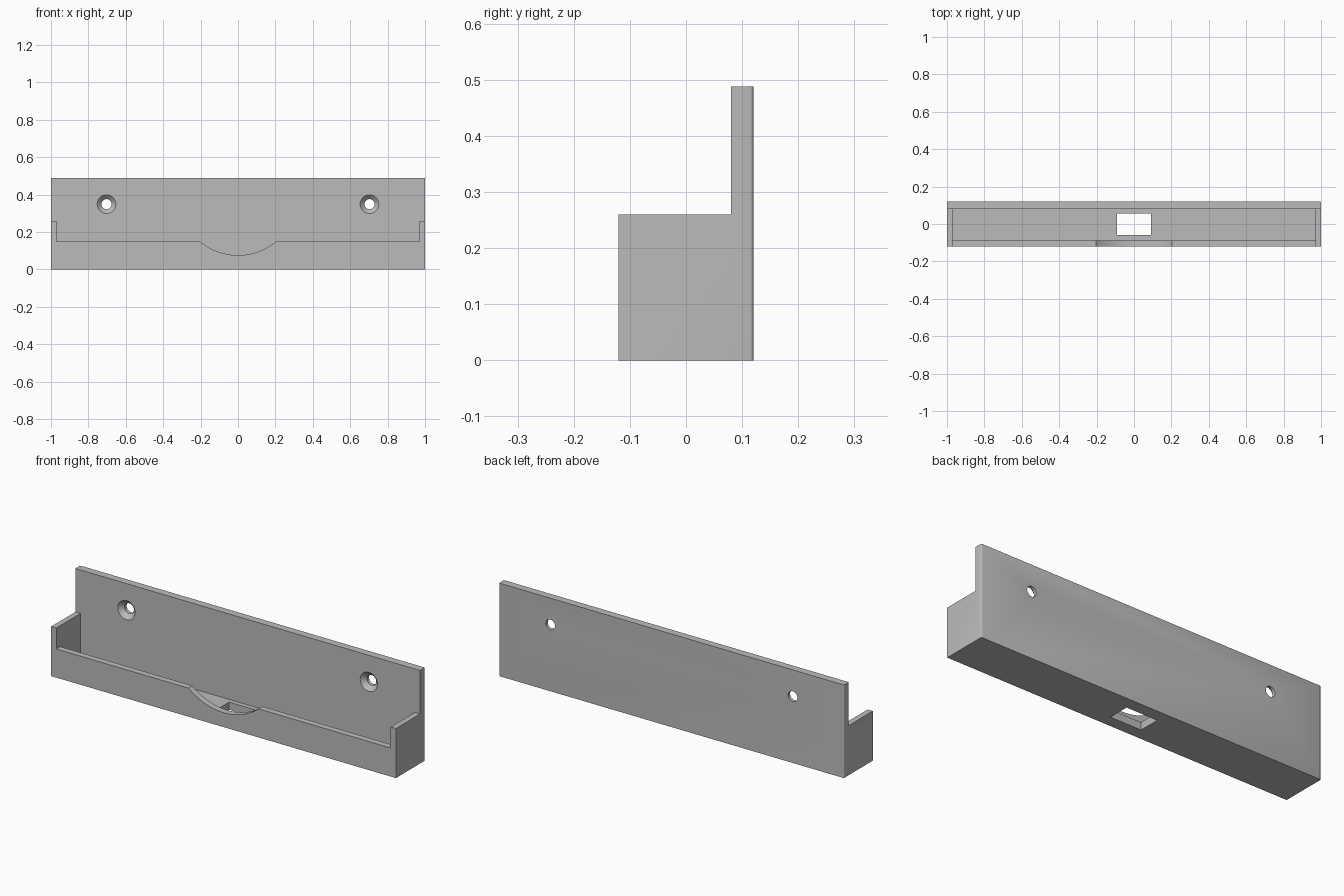
import bpy, bmesh, math
from mathutils import Matrix, Vector

cube = bpy.data.objects.get("Cube")
if cube:
    bpy.data.objects.remove(cube, do_unlink=True)

grey = bpy.data.materials.new("plain grey")
grey.use_nodes = True
colour = (0.5, 0.5, 0.5, 1)
grey.diffuse_color = colour
grey.node_tree.nodes["Principled BSDF"].inputs["Base Color"].default_value = colour


def finish(name, bm):
    bmesh.ops.recalc_face_normals(bm, faces=bm.faces)
    mesh = bpy.data.meshes.new(name)
    bm.to_mesh(mesh)
    bm.free()
    mesh.materials.append(grey)
    obj = bpy.data.objects.new(name, mesh)
    bpy.context.collection.objects.link(obj)
    return obj


def box(name, low, high):
    bm = bmesh.new()
    low, high = Vector(low), Vector(high)
    size = Matrix.Diagonal((*(high - low), 1))
    bmesh.ops.create_cube(bm, size=1, matrix=Matrix.Translation((low + high) / 2) @ size)
    return finish(name, bm)


def lathe_y(name, x, z, profile, sides):
    """Solid of revolution about a y-parallel axis; profile holds (radius, y)."""
    bm = bmesh.new()
    rings = []
    for r, y in profile:
        angles = [math.tau * i / sides for i in range(sides)]
        rings.append([bm.verts.new((x + r * math.sin(a), y, z - r * math.cos(a))) for a in angles])
    for a, b in zip(rings, rings[1:]):
        for i in range(sides):
            j = (i + 1) % sides
            bm.faces.new((a[i], a[j], b[j], b[i]))
    bm.faces.new(rings[0])
    bm.faces.new(rings[-1])
    return finish(name, bm)


# Main sizes
BACK, FRONT, PLATE = 0.12, -0.12, 0.08
TOP, SIDE_TOP, LIP_TOP, FLOOR = 0.488, 0.26, 0.15, 0.04
INNER_X, INNER_Y = 0.97, -0.087

# Body: L-shaped side profile extruded across the width
bm = bmesh.new()
outline = [(FRONT, 0), (BACK, 0), (BACK, TOP), (PLATE, TOP), (PLATE, SIDE_TOP), (FRONT, SIDE_TOP)]
face = bm.faces.new([bm.verts.new((-1, y, z)) for y, z in outline])
grown = bmesh.ops.extrude_face_region(bm, geom=[face])
bmesh.ops.translate(bm, vec=(2, 0, 0), verts=[v for v in grown["geom"] if isinstance(v, bmesh.types.BMVert)])
# Slightly softened upright corners at the back
corners = [e for e in bm.edges if all(abs(v.co.y - BACK) < 1e-4 for v in e.verts)
           and abs(e.verts[0].co.x - e.verts[1].co.x) < 1e-4]
bmesh.ops.bevel(bm, geom=corners, offset=0.006, segments=3, profile=0.5, affect='EDGES')
body = finish("wall_tray", bm)

# Cutters: tray cavity, lowered front lip, floor opening, finger notch, screw holes
cutters = [
    box("cavity_cutter", (-INNER_X, INNER_Y, FLOOR), (INNER_X, PLATE, 0.6)),
    box("lip_cutter", (-INNER_X, -0.2, LIP_TOP), (INNER_X, -0.05, 0.6)),
    box("floor_opening_cutter", (-0.09, -0.058, -0.1), (0.09, 0.055, 0.1)),
    lathe_y("finger_notch_cutter", 0, 0.393, [(0.317, -0.2), (0.317, -0.03)], 96),
]
for side in (-1, 1):
    profile = [(0.05, 0.05), (0.05, PLATE), (0.027, 0.103), (0.027, 0.2)]
    cutters.append(lathe_y("screw_hole_cutter", side * 0.703, 0.349, profile, 40))

for cutter in cutters:
    mod = body.modifiers.new(cutter.name, 'BOOLEAN')
    mod.operation = 'DIFFERENCE'
    mod.solver = 'EXACT'
    mod.object = cutter

# Apply the cuts, then drop the cutters
bpy.context.view_layer.objects.active = body
body.select_set(True)
for mod in list(body.modifiers):
    bpy.ops.object.modifier_apply(modifier=mod.name)
for cutter in cutters:
    bpy.data.objects.remove(cutter, do_unlink=True)
bpy.ops.object.shade_smooth_by_angle(angle=math.radians(32))
